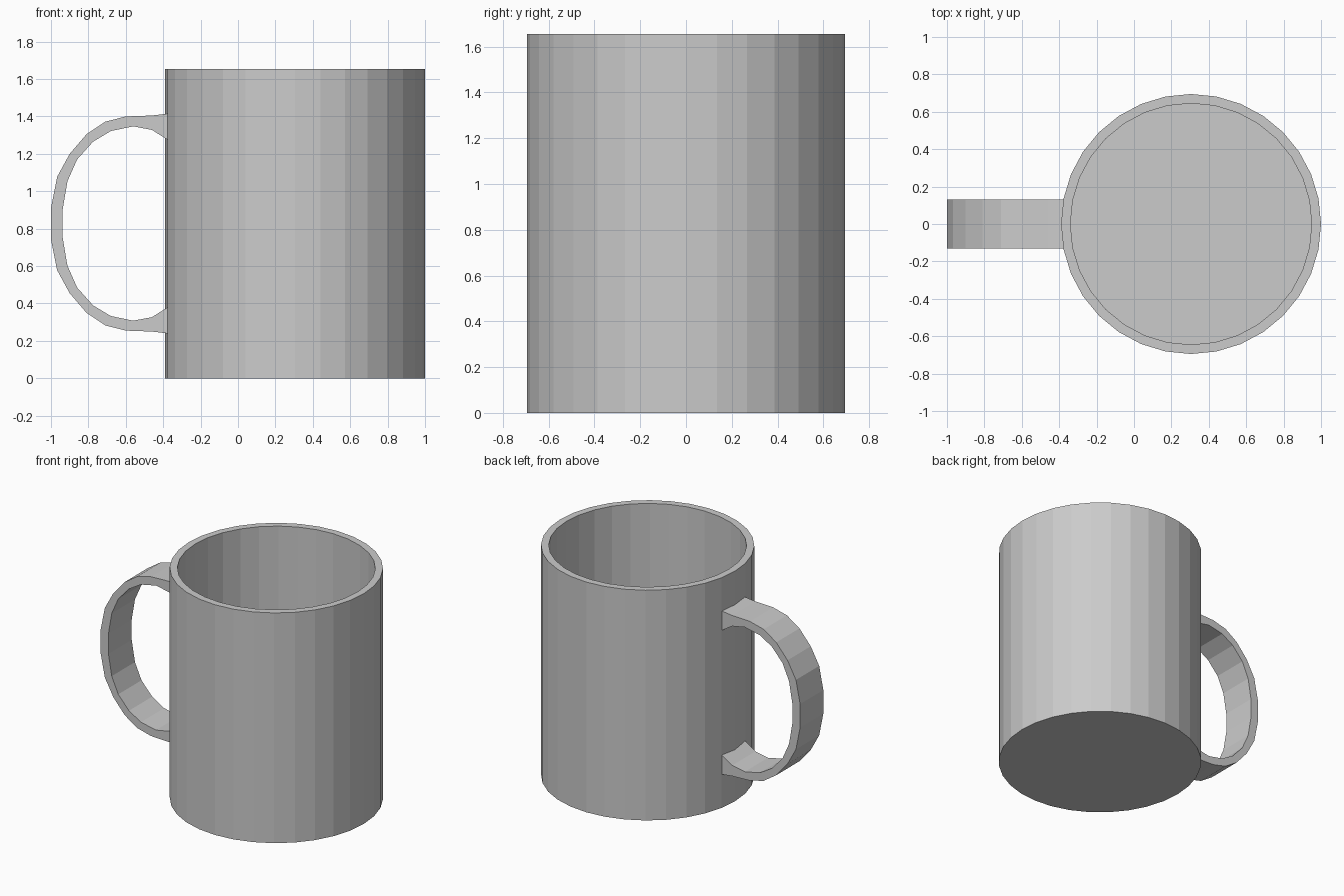
import bpy, bmesh, math

if "Cube" in bpy.data.objects:
    bpy.data.objects.remove(bpy.data.objects["Cube"])

CX, R_OUT, R_IN, H, FLOOR, SIDES = 0.305, 0.695, 0.645, 1.655, 0.05, 32
MID = H / 2


def finish(name, bm):
    bmesh.ops.recalc_face_normals(bm, faces=bm.faces)
    mesh = bpy.data.meshes.new(name)
    bm.to_mesh(mesh)
    bm.free()
    obj = bpy.data.objects.new(name, mesh)
    bpy.context.collection.objects.link(obj)
    return obj


def bridge(bm, a, b):
    for i in range(len(a)):
        j = (i + 1) % len(a)
        bm.faces.new((a[i], a[j], b[j], b[i]))


# Hollow cup: outside bottom, outside rim, inside rim, inside floor
bm = bmesh.new()
rings = []
for r, z in ((R_OUT, 0), (R_OUT, H), (R_IN, H), (R_IN, FLOOR)):
    rings.append([bm.verts.new((CX + r * math.cos(2 * math.pi * i / SIDES),
                                r * math.sin(2 * math.pi * i / SIDES), z))
                  for i in range(SIDES)])
for a, b in zip(rings, rings[1:]):
    bridge(bm, a, b)
bm.faces.new(rings[0])
bm.faces.new(rings[-1])
finish("cup_body", bm)

# Handle: upper half of the side profile (x, z), mirrored about mid height
outer = [(-0.36, 1.417), (-0.46, 1.405), (-0.60, 1.40), (-0.71, 1.372),
         (-0.81, 1.305), (-0.90, 1.20), (-0.967, 1.077), (-1.0, 0.912)]
inner = [(-0.36, 1.265), (-0.46, 1.328), (-0.56, 1.347), (-0.68, 1.322),
         (-0.775, 1.265), (-0.86, 1.17), (-0.912, 1.053), (-0.938, 0.90)]


def mirrored(pts):
    return pts + [(x, 2 * MID - z) for x, z in reversed(pts)]


# Rectangular cross-section swept along the profile, ends sunk in the wall
bm = bmesh.new()
sections = []
for (xo, zo), (xi, zi) in zip(mirrored(outer), mirrored(inner)):
    sections.append([bm.verts.new(p) for p in (
        (xo, -0.132, zo), (xo, 0.132, zo), (xi, 0.132, zi), (xi, -0.132, zi))])
for a, b in zip(sections, sections[1:]):
    bridge(bm, a, b)
bm.faces.new(sections[0])
bm.faces.new(sections[-1])
finish("handle", bm)
